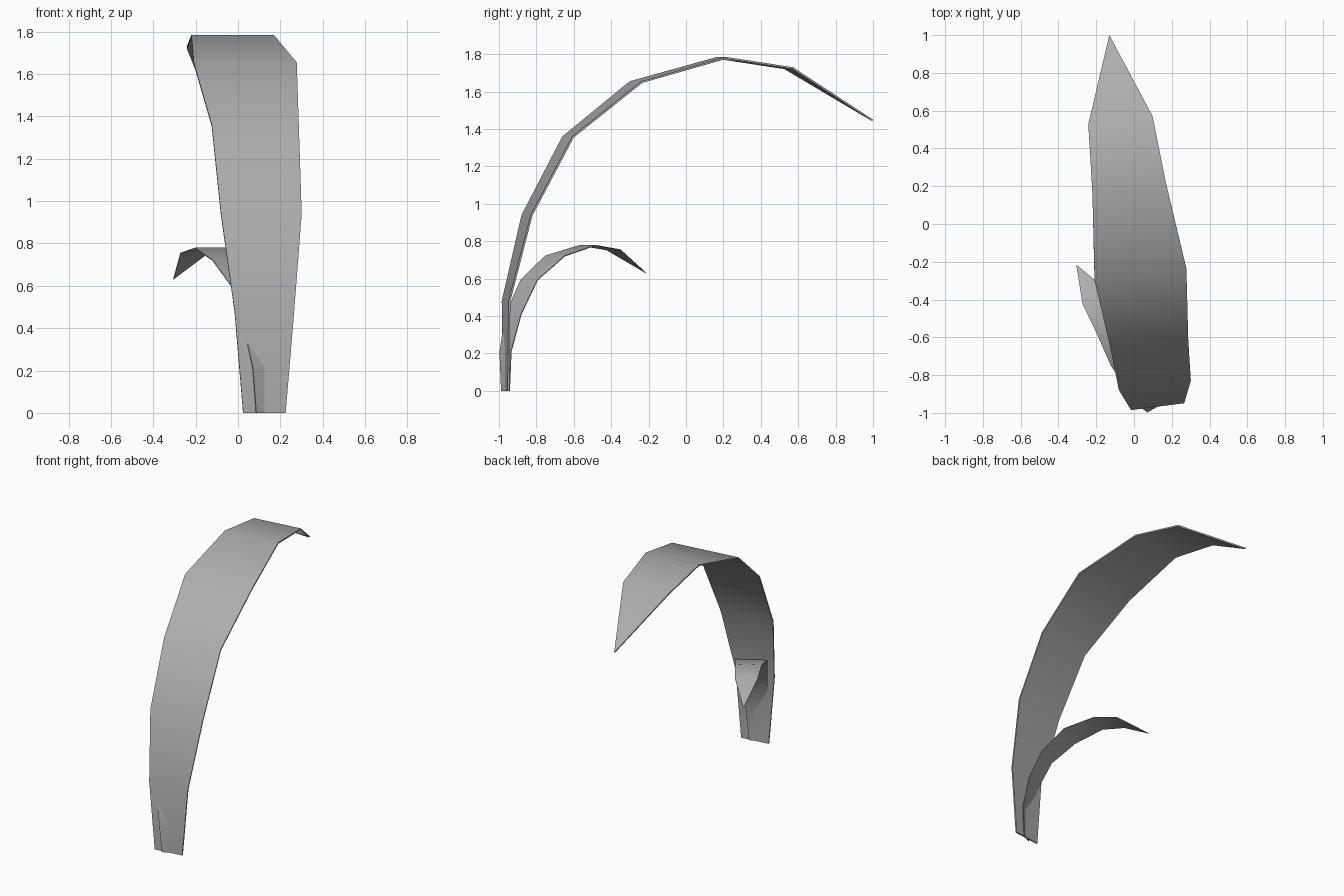
import bpy
from math import radians

cube = bpy.data.objects.get("Cube")
if cube:
    bpy.data.objects.remove(cube, do_unlink=True)

# Single flat colour
grey = bpy.data.materials.new("leaf_grey")
grey.use_nodes = True
colour = (0.42, 0.42, 0.42, 1)
grey.diffuse_color = colour
grey.node_tree.nodes["Principled BSDF"].inputs["Base Color"].default_value = colour

# Arching profile of a blade: reach, height, width
PROFILE = [(0, 0, 0.202), (0, 0.48, 0.283), (0.113, 0.94, 0.384),
           (0.335, 1.36, 0.414), (0.703, 1.655, 0.49),
           (1.167, 1.785, 0.393), (1.53, 1.73, 0.343)]
TIP = (0, 1.984, 1.45)
THICKNESS = 0.01


def make_blade(name, scale, turn):
    """Pointed ribbon bent over an arc, turned about its foot."""
    verts = [(side * width / 2, reach, height)
             for reach, height, width in PROFILE for side in (-1, 1)]
    faces = [(i, i + 1, i + 3, i + 2) for i in range(0, len(verts) - 2, 2)]
    last = len(verts)
    verts.append(TIP)
    faces.append((last - 2, last - 1, last))

    mesh = bpy.data.meshes.new(name)
    mesh.from_pydata(verts, [], faces)
    mesh.materials.append(grey)
    blade = bpy.data.objects.new(name, mesh)
    bpy.context.collection.objects.link(blade)
    blade.location = (0.125, -0.967, 0)
    blade.rotation_euler.z = radians(turn)
    blade.scale = (scale, scale, scale)

    # Thin solid sheet with smooth bends and crisp rims
    solid = blade.modifiers.new("thickness", "SOLIDIFY")
    solid.thickness = THICKNESS
    solid.offset = -1
    bpy.ops.object.select_all(action="DESELECT")
    blade.select_set(True)
    bpy.context.view_layer.objects.active = blade
    bpy.ops.object.modifier_apply(modifier=solid.name)
    bpy.ops.object.shade_smooth_by_angle(angle=radians(50))
    return blade


make_blade("large_leaf_blade", 1.0, 7.4)
make_blade("small_leaf_blade", 0.437, 29.8)
